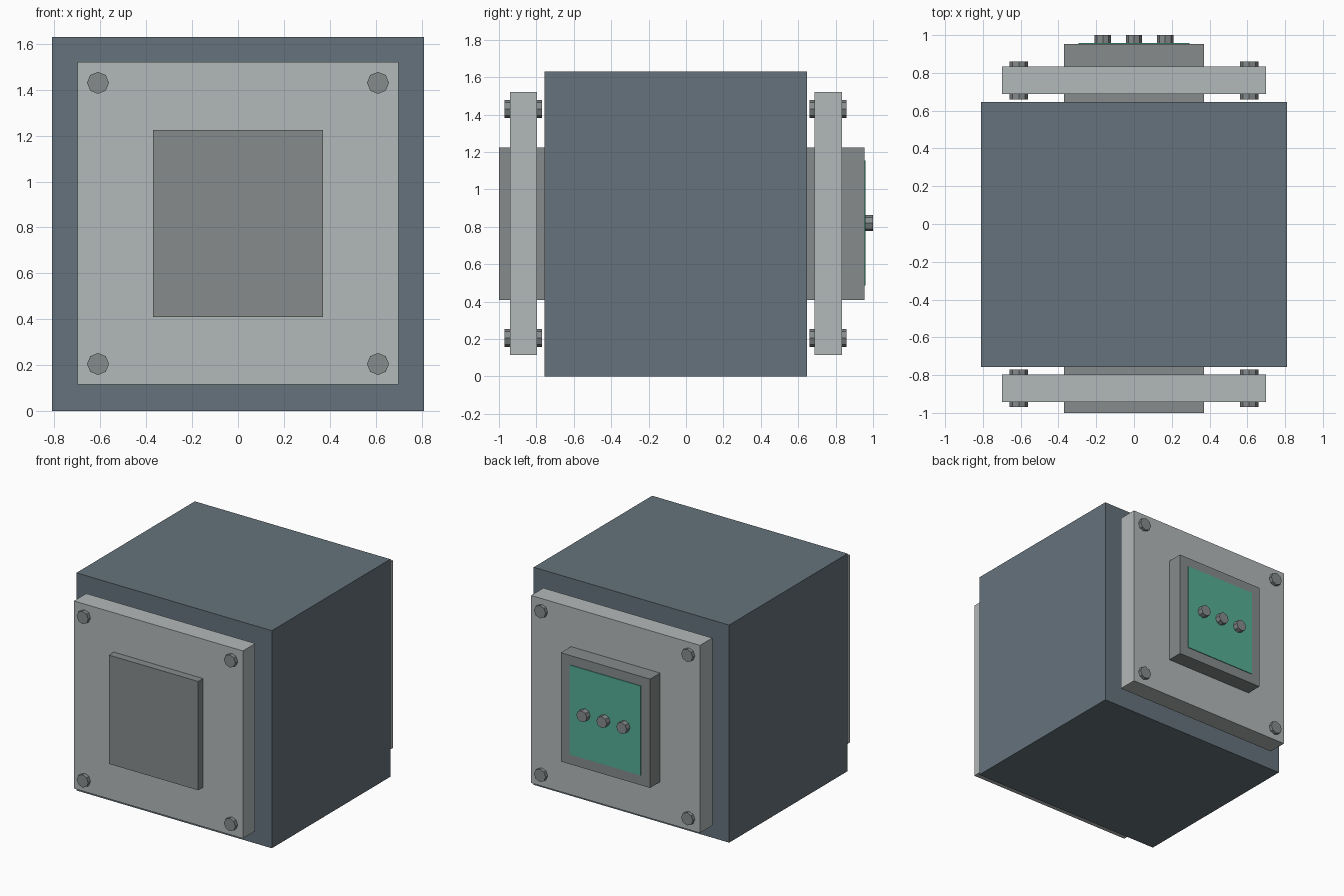
import bpy, math

if "Cube" in bpy.data.objects:
    bpy.data.objects.remove(bpy.data.objects["Cube"])


def material(name, rgb):
    m = bpy.data.materials.new(name)
    m.diffuse_color = (*rgb, 1)
    m.use_nodes = True
    m.node_tree.nodes["Principled BSDF"].inputs["Base Color"].default_value = m.diffuse_color
    return m


SLATE = material("slate", (0.13, 0.17, 0.20))
STEEL = material("light_steel", (0.45, 0.48, 0.48))
IRON = material("iron", (0.24, 0.26, 0.26))
GREEN = material("green", (0.09, 0.43, 0.30))


def box(name, x, y, z, mat):
    """Box from (min, max) ranges."""
    bpy.ops.mesh.primitive_cube_add(size=1, location=[sum(r) / 2 for r in (x, y, z)])
    o = bpy.context.object
    o.name = name
    o.scale = [r[1] - r[0] for r in (x, y, z)]
    bpy.ops.object.transform_apply(location=False, rotation=False, scale=True)
    o.data.materials.append(mat)


def bolt(name, x, z, y, r):
    """Octagonal rod along y."""
    bpy.ops.mesh.primitive_cylinder_add(vertices=8, radius=r, depth=y[1] - y[0],
                                        location=(x, sum(y) / 2, z),
                                        rotation=(math.pi / 2, 0, 0))
    o = bpy.context.object
    o.name = name
    o.data.materials.append(IRON)


# Main body
box("body", (-0.81, 0.81), (-0.756, 0.646), (0, 1.63), SLATE)

# End plates, their central blocks and corner bolts
ends = {
    "front": ((-0.942, -0.796), (-1.0, -0.74), (-0.97, -0.771)),
    "back": ((0.688, 0.834), (0.63, 0.954), (0.66, 0.859)),
}
for side, (plate_y, block_y, bolt_y) in ends.items():
    box(side + "_plate", (-0.70, 0.70), plate_y, (0.115, 1.52), STEEL)
    box(side + "_block", (-0.37, 0.37), block_y, (0.41, 1.225), IRON)
    for x in (-0.61, 0.61):
        for z in (0.205, 1.43):
            bolt(side + "_bolt", x, z, bolt_y, 0.048)

# Green control panel with three knobs
box("panel", (-0.295, 0.295), (0.94, 0.959), (0.485, 1.155), GREEN)
for x in (-0.165, 0, 0.165):
    bolt("knob", x, 0.82, (0.94, 1.0), 0.043)
